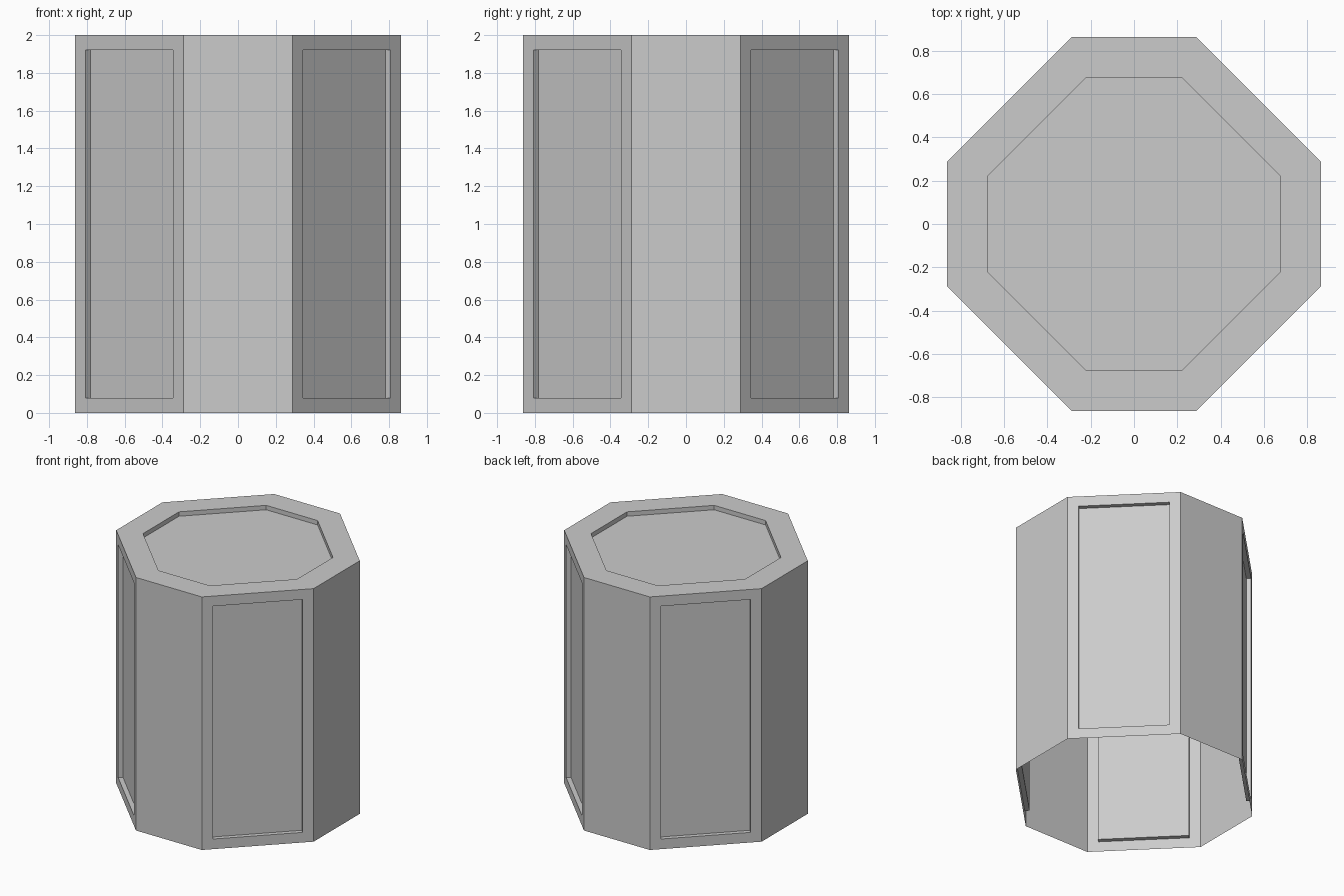
import bpy, bmesh

if "Cube" in bpy.data.objects:
    bpy.data.objects.remove(bpy.data.objects["Cube"])

HALF, CORNER, HEIGHT = 0.863, 0.288, 2.0
DEPTH = 0.035

bm = bmesh.new()

# Octagonal shell, open underneath
outline = [(CORNER, -HALF), (HALF, -CORNER), (HALF, CORNER), (CORNER, HALF),
           (-CORNER, HALF), (-HALF, CORNER), (-HALF, -CORNER), (-CORNER, -HALF)]
low = [bm.verts.new((x, y, 0)) for x, y in outline]
high = [bm.verts.new((x, y, HEIGHT)) for x, y in outline]
walls = [bm.faces.new((low[i], low[(i + 1) % 8], high[(i + 1) % 8], high[i]))
         for i in range(8)]
lid = bm.faces.new(high)
bm.normal_update()


def sink(faces):
    """Push faces straight in, leaving vertical recess walls."""
    moves = [(f, -f.normal.copy() * DEPTH) for f in faces]
    bmesh.ops.inset_individual(bm, faces=faces, thickness=0.0, depth=0.0)
    for f, move in moves:
        bmesh.ops.translate(bm, verts=list(f.verts), vec=move)


# Recessed panels on the four diagonal walls
panels = walls[0::2]
bmesh.ops.inset_individual(bm, faces=panels, thickness=0.08,
                           use_even_offset=True)
sink(panels)

# Recessed octagon in the top
corners = [v.co.copy() for v in lid.verts]
bmesh.ops.inset_individual(bm, faces=[lid], thickness=0.1)
for v, c in zip(lid.verts, corners):
    v.co = (c.x * 0.78, c.y * 0.78, HEIGHT)
sink([lid])

mesh = bpy.data.meshes.new("octagonal_shell")
bm.to_mesh(mesh)
bm.free()
shell = bpy.data.objects.new("octagonal_shell", mesh)
bpy.context.collection.objects.link(shell)
